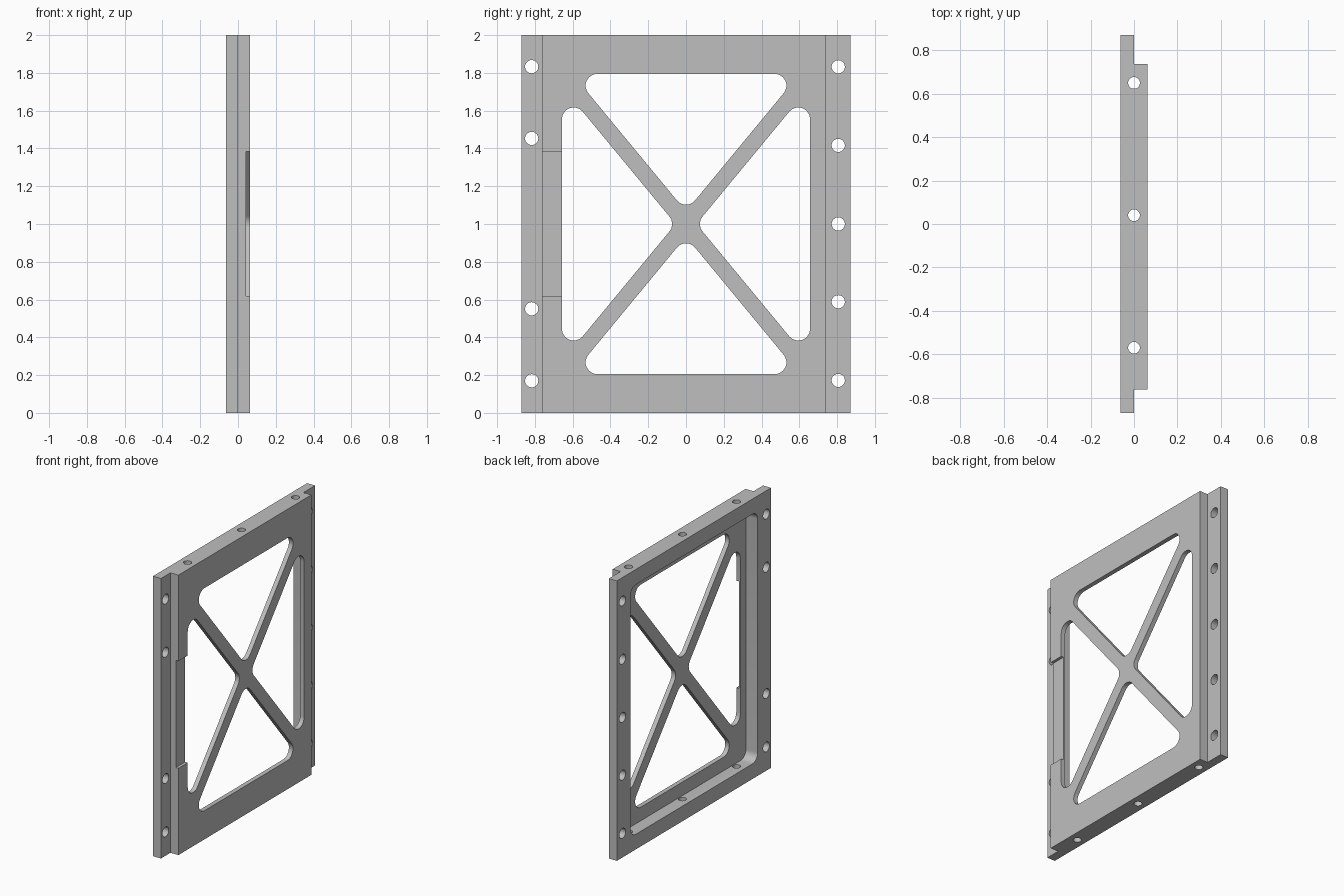
import bpy, bmesh, math
from mathutils import Vector

if "Cube" in bpy.data.objects:
    bpy.data.objects.remove(bpy.data.objects["Cube"], do_unlink=True)

HALF = 0.0625          # half thickness of the panel
FLOOR = 0.03           # back of the thin web
OPEN_Y, OPEN_Z = 0.657, 0.795   # half size of the braced opening
MID = 1.0              # height of the brace crossing
R = 0.0625             # corner radius of the openings
BRACE = 0.0425         # half width of each brace


def prism(name, points, offset):
    """Solid made by sweeping a flat outline along an offset."""
    bm = bmesh.new()
    face = bm.faces.new([bm.verts.new(p) for p in points])
    swept = bmesh.ops.extrude_face_region(bm, geom=[face])
    verts = [g for g in swept["geom"] if isinstance(g, bmesh.types.BMVert)]
    bmesh.ops.translate(bm, verts=verts, vec=offset)
    bmesh.ops.recalc_face_normals(bm, faces=bm.faces)
    mesh = bpy.data.meshes.new(name)
    bm.to_mesh(mesh)
    bm.free()
    ob = bpy.data.objects.new(name, mesh)
    bpy.context.collection.objects.link(ob)
    return ob


def rounded(centres, radius, steps=8):
    """Outline around counter-clockwise arc centres."""
    out = []
    n = len(centres)
    for i, c in enumerate(centres):
        c = Vector(c)
        a = c - Vector(centres[i - 1])
        b = Vector(centres[(i + 1) % n]) - c
        start = math.atan2(-a.x, a.y)
        turn = (math.atan2(-b.x, b.y) - start) % math.tau
        for k in range(steps + 1):
            t = start + turn * k / steps
            out.append((c.x + radius * math.cos(t), c.y + radius * math.sin(t)))
    return out


def circle(u, v, radius, n=32):
    return [(u + radius * math.cos(math.tau * k / n),
             v + radius * math.sin(math.tau * k / n)) for k in range(n)]


def cut_x(name, outline, x0, x1):
    return prism(name, [(x0, u, v) for u, v in outline], (x1 - x0, 0, 0))


def rect(u0, u1, v0, v1):
    return [(u0, v0), (u1, v0), (u1, v1), (u0, v1)]


# Body: wide back flange with a narrower raised front
section = [(-HALF, -0.87), (0, -0.87), (0, -0.762), (HALF, -0.762),
           (HALF, 0.738), (0, 0.738), (0, 0.87), (-HALF, 0.87)]
frame = prism("braced_panel_frame", [(x, y, 0) for x, y in section], (0, 0, 2))
cutters = []

# Rounded pocket in the back
pocket = rect(-0.66, 0.655, 0.168, 1.832)
cutters.append(cut_x("pocket_cutter", rounded(pocket, 0.06), -0.2, FLOOR))

# Four rounded triangular openings leaving an X brace
diag = math.hypot(OPEN_Y, OPEN_Z)
sy, sz = OPEN_Y / diag, OPEN_Z / diag
gap = BRACE + R
top = OPEN_Z - R
half_w = (top * sy - gap) / sz
side = OPEN_Y - R
half_h = (side * sz - gap) / sy
for s in (1, -1):
    upright = [(0, MID + s * gap / sy), (s * half_w, MID + s * top),
               (-s * half_w, MID + s * top)]
    sideways = [(s * gap / sz, MID), (s * side, MID - half_h),
                (s * side, MID + half_h)]
    if s < 0:
        sideways = [sideways[0], sideways[2], sideways[1]]
    for tri in (upright, sideways):
        cutters.append(cut_x("opening_cutter", rounded(tri, R), -0.2, 0.2))

# Shallow notch on the front edge
cutters.append(cut_x("notch_cutter", rect(-0.8, -0.64, 0.62, 1.385), 0.0425, 0.2))

# Bolt holes through the side flanges
flange_holes = [(-0.817, z) for z in (0.17, 0.551, 1.453, 1.833)]
flange_holes += [(0.806, z) for z in (0.172, 0.588, 1.0, 1.416, 1.832)]
for y, z in flange_holes:
    cutters.append(cut_x("flange_hole_cutter", circle(y, z, 0.035), -0.2, 0.2))

# Vertical holes through the top and bottom rails
for y in (-0.57, 0.04, 0.65):
    pts = [(u, v, -0.2) for u, v in circle(0, y, 0.027)]
    cutters.append(prism("rail_hole_cutter", pts, (0, 0, 2.4)))

for c in cutters:
    c.hide_render = True
    mod = frame.modifiers.new(c.name, "BOOLEAN")
    mod.operation = "DIFFERENCE"
    mod.solver = "EXACT"
    mod.object = c

# Bake the cuts and drop the helpers
bpy.context.view_layer.update()
graph = bpy.context.evaluated_depsgraph_get()
mesh = bpy.data.meshes.new_from_object(frame.evaluated_get(graph))
frame.modifiers.clear()
frame.data = mesh
for c in cutters:
    bpy.data.objects.remove(c, do_unlink=True)

# Single grey finish
grey = bpy.data.materials.new("plain_grey")
grey.use_nodes = True
colour = (0.52, 0.52, 0.52, 1)
grey.diffuse_color = colour
grey.node_tree.nodes["Principled BSDF"].inputs["Base Color"].default_value = colour
mesh.materials.clear()
mesh.materials.append(grey)

bpy.ops.object.select_all(action="DESELECT")
frame.select_set(True)
bpy.context.view_layer.objects.active = frame
bpy.ops.object.shade_smooth_by_angle(angle=math.radians(30))
